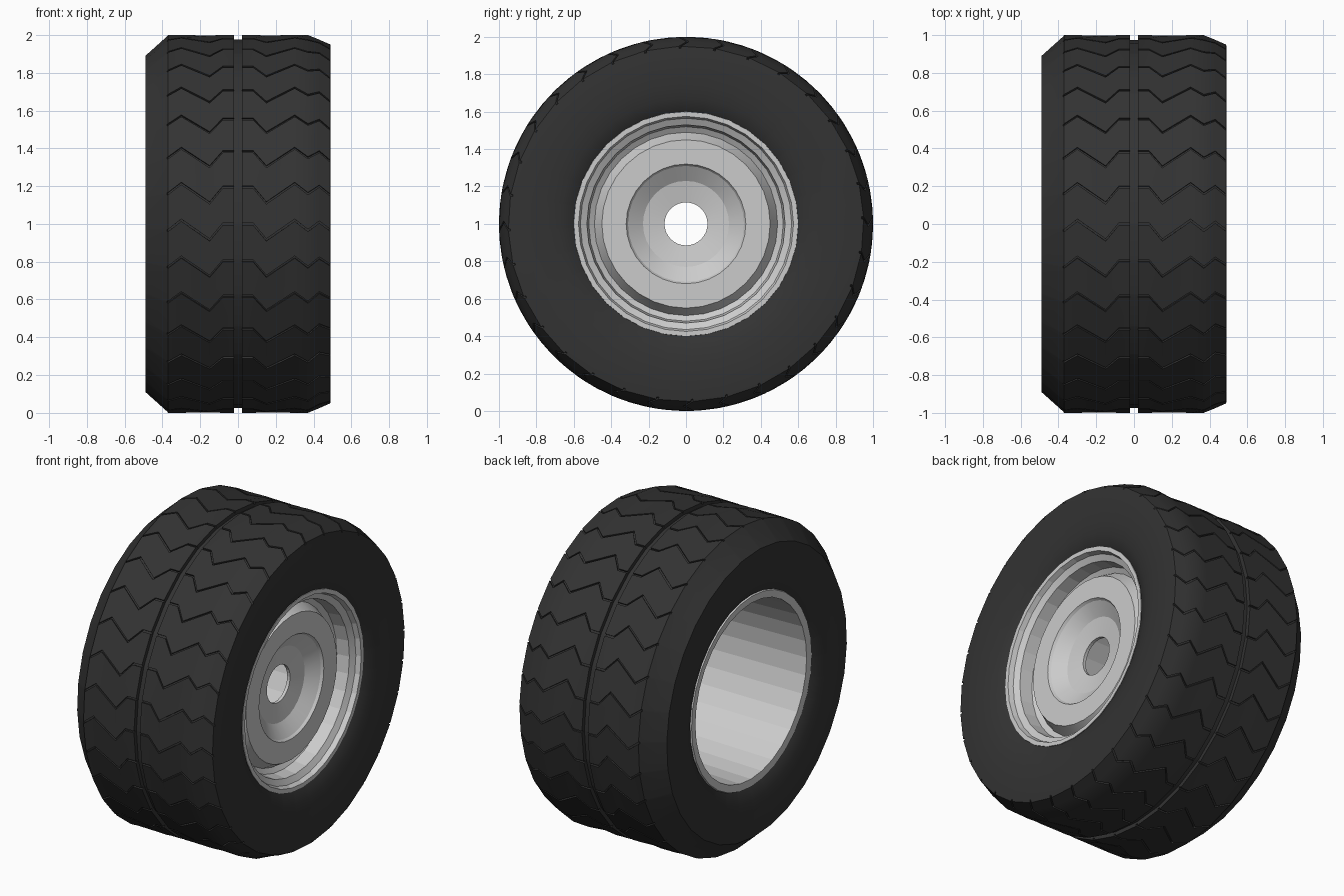
import bpy, bmesh
from math import cos, sin, pi, radians

if "Cube" in bpy.data.objects:
    bpy.data.objects.remove(bpy.data.objects["Cube"])

SEG = 32                 # tread pitches and sides
PITCH = 2 * pi / SEG
GAP = 0.006              # half width of a tread groove, in radians


def point(x, r, a):
    return (x, -r * cos(a), 1 + r * sin(a))


def loft(name, rings, angle):
    """Join closed rings of points (equal length) into a closed ring-shaped solid."""
    bm = bmesh.new()
    cols = [[bm.verts.new(p) for p in ring] for ring in rings]
    n = len(cols[0])
    for i, a in enumerate(cols):
        b = cols[(i + 1) % len(cols)]
        for j in range(n):
            k = (j + 1) % n
            bm.faces.new((a[j], a[k], b[k], b[j]))
    bmesh.ops.remove_doubles(bm, verts=bm.verts, dist=1e-5)
    bmesh.ops.recalc_face_normals(bm, faces=bm.faces)
    me = bpy.data.meshes.new(name)
    bm.to_mesh(me)
    bm.free()
    ob = bpy.data.objects.new(name, me)
    bpy.context.collection.objects.link(ob)
    bpy.ops.object.select_all(action='DESELECT')
    ob.select_set(True)
    bpy.context.view_layer.objects.active = ob
    bpy.ops.object.shade_smooth_by_angle(angle=radians(angle))
    return ob


def tread_ring(x, r, shift, depth):
    """One section of the tyre: a groove and a block per pitch, shifted for the chevrons."""
    pts = []
    for i in range(SEG):
        a = i * PITCH + shift
        pts += [point(x, r, a - GAP), point(x, r - depth, a - GAP),
                point(x, r - depth, a + GAP), point(x, r, a + GAP)]
    return pts


# Tyre: x, radius, chevron shift, groove depth
D = 0.012
half = [(0.02, 0.0), (0.08, 0.0), (0.15, -0.085), (0.30, 0.02), (0.37, -0.035)]
left_wall = [(-0.43, 0.58), (-0.455, 0.61), (-0.475, 0.67), (-0.488, 0.76),
             (-0.49, 0.84), (-0.49, 0.89)]
right_wall = [(0.49, 0.93), (0.49, 0.82), (0.487, 0.74), (0.475, 0.67),
              (0.455, 0.61), (0.43, 0.58)]
sections = [(x, r, -0.035, 0) for x, r in left_wall]
sections.append((-0.375, 0.993, -0.035, 0))
sections += [(-x, 1.0, s, D) for x, s in reversed(half)]
sections += [(-0.02, 0.975, 0, 0), (0.02, 0.975, 0, 0)]
sections += [(x, 1.0, s, D) for x, s in half]
sections += [(0.43, 0.975, 0.01, D), (0.488, 0.95, -0.035, D)]
sections += [(x, r, -0.035, 0) for x, r in right_wall]
tyre = loft("tyre", [tread_ring(*s) for s in sections], 25)
rubber = bpy.data.materials.new("rubber")
rubber.diffuse_color = (0.033, 0.033, 0.033, 1)
rubber.use_nodes = True
rubber.node_tree.nodes["Principled BSDF"].inputs["Base Color"].default_value = rubber.diffuse_color
tyre.data.materials.append(rubber)

# Rim: front lip, well, disc and hub hole, then the back of the disc and the open barrel
rim_profile = [
    (0.43, 0.605), (0.45, 0.60), (0.45, 0.575), (0.42, 0.565), (0.40, 0.53),
    (0.32, 0.52), (0.30, 0.49), (0.36, 0.455), (0.37, 0.45), (0.37, 0.32),
    (0.355, 0.31), (0.30, 0.23), (0.28, 0.115),
    (0.26, 0.115), (0.28, 0.24), (0.345, 0.33), (0.345, 0.44), (0.28, 0.49),
    (0.28, 0.53), (-0.45, 0.55), (-0.455, 0.595), (-0.43, 0.605)]
loft("rim", [[point(x, r, j * PITCH) for j in range(SEG)] for x, r in rim_profile], 10)
